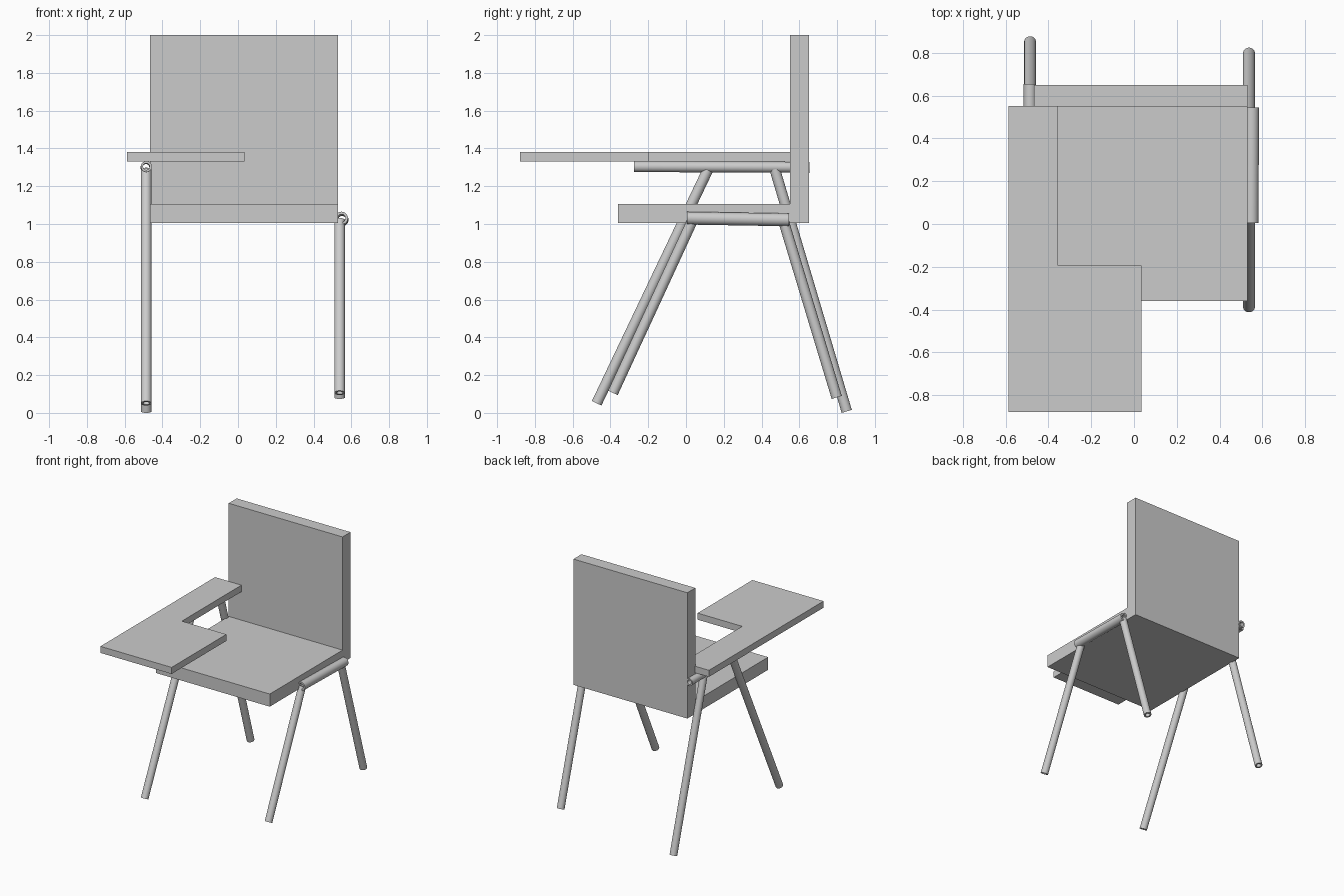
import bpy, bmesh, math
from mathutils import Vector

if "Cube" in bpy.data.objects:
    bpy.data.objects.remove(bpy.data.objects["Cube"])


def finish(bm, name):
    bmesh.ops.remove_doubles(bm, verts=bm.verts, dist=1e-5)
    bmesh.ops.recalc_face_normals(bm, faces=bm.faces)
    mesh = bpy.data.meshes.new(name)
    bm.to_mesh(mesh)
    bm.free()
    ob = bpy.data.objects.new(name, mesh)
    bpy.context.collection.objects.link(ob)
    return ob


def slab(name, points, offset):
    """Extrude a flat outline along an offset vector."""
    bm = bmesh.new()
    face = bm.faces.new([bm.verts.new(p) for p in points])
    ext = bmesh.ops.extrude_face_region(bm, geom=[face], use_keep_orig=True)
    verts = [g for g in ext["geom"] if isinstance(g, bmesh.types.BMVert)]
    bmesh.ops.translate(bm, verts=verts, vec=offset)
    return finish(bm, name)


def tube(name, start, end, radius, bore=0.6, sides=32):
    """Hollow pipe: spin a wall section, then aim it from start to end."""
    start, end = Vector(start), Vector(end)
    axis = end - start
    length = axis.length
    bm = bmesh.new()
    section = [(radius, 0), (radius, length),
               (radius * bore, length), (radius * bore, 0)]
    vs = [bm.verts.new((r, 0, z)) for r, z in section]
    es = [bm.edges.new((vs[i], vs[(i + 1) % 4])) for i in range(4)]
    bmesh.ops.spin(bm, geom=vs + es, cent=(0, 0, 0), axis=(0, 0, 1),
                   angle=math.tau, steps=sides, use_merge=True)
    ob = finish(bm, name)
    ob.location = start
    ob.rotation_euler = axis.to_track_quat('Z', 'Y').to_euler()
    bpy.ops.object.select_all(action='DESELECT')
    ob.select_set(True)
    bpy.context.view_layer.objects.active = ob
    bpy.ops.object.shade_smooth_by_angle(angle=math.radians(35))
    return ob


# Seat and backrest as one L-shaped side profile
side = [(-0.36, 1.005), (0.65, 1.005), (0.65, 2.0),
        (0.55, 2.0), (0.55, 1.105), (-0.36, 1.105)]
slab("seat_and_back", [(-0.467, y, z) for y, z in side], (0.997, 0, 0))

# Writing tablet with a narrow armrest
plan = [(-0.588, -0.88), (0.035, -0.88), (0.035, -0.195),
        (-0.355, -0.195), (-0.355, 0.553), (-0.588, 0.553)]
slab("writing_tablet", [(x, y, 1.33) for x, y in plan], (0, 0, 0.052))

# Rails under the tablet and beside the seat
tube("tablet_rail", (-0.485, -0.275, 1.304), (-0.487, 0.655, 1.300), 0.029)
tube("seat_rail", (0.548, 0.005, 1.031), (0.551, 0.545, 1.022), 0.034)

# Splayed legs: x, top (y, z), foot (y, z)
legs = {
    "left_front_leg": (-0.486, (0.115, 1.285), (-0.473, 0.051)),
    "left_rear_leg": (-0.486, (0.470, 1.290), (0.851, 0.008)),
    "right_front_leg": (0.538, (0.035, 1.020), (-0.387, 0.106)),
    "right_rear_leg": (0.538, (0.515, 1.020), (0.798, 0.082)),
}
for name, (x, top, foot) in legs.items():
    tube(name, (x, *top), (x, *foot), 0.028)
